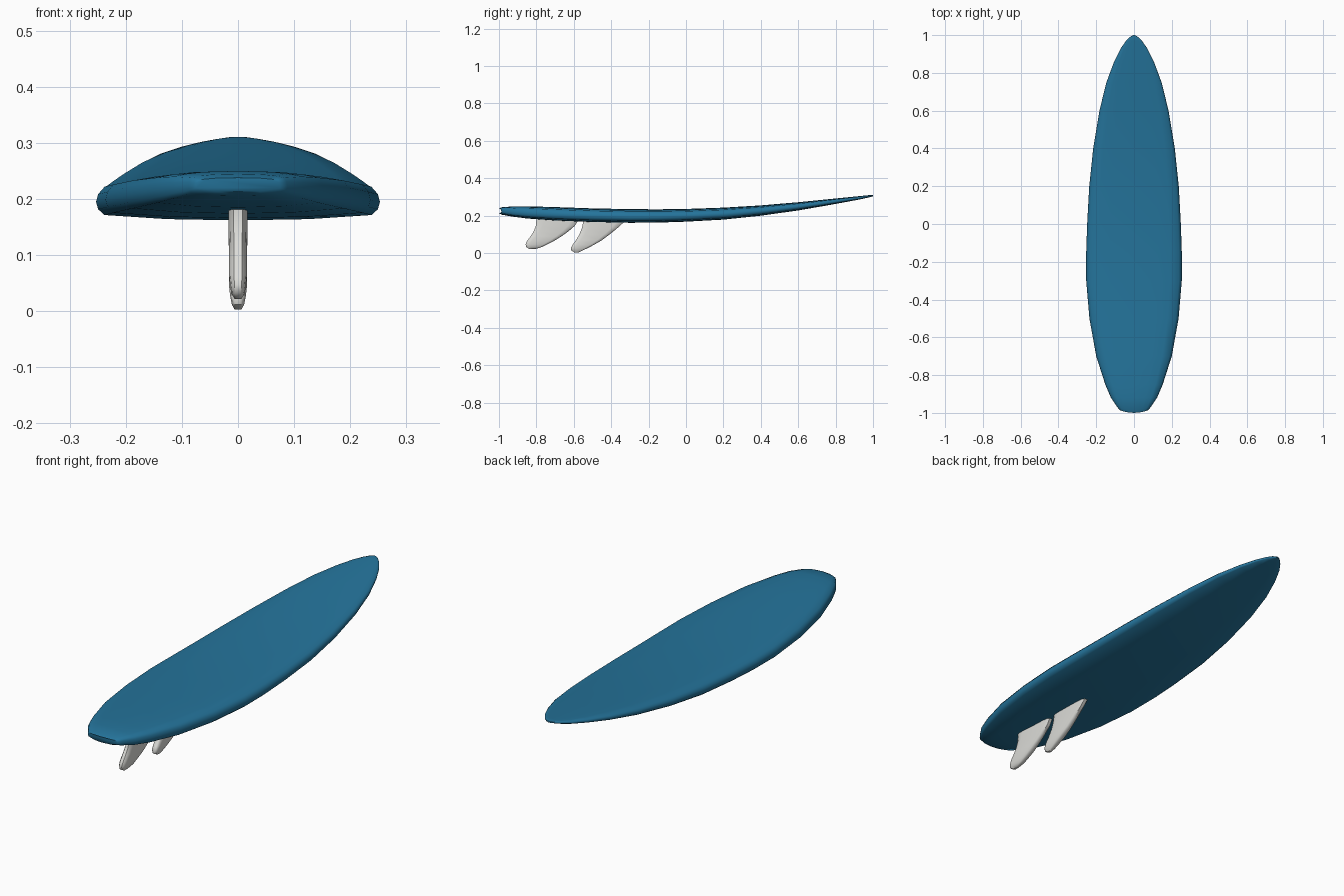
import bpy, bmesh, math

if "Cube" in bpy.data.objects:
    bpy.data.objects.remove(bpy.data.objects["Cube"])


def material(name, rgb):
    m = bpy.data.materials.new(name)
    m.diffuse_color = (*rgb, 1)
    m.use_nodes = True
    m.node_tree.nodes["Principled BSDF"].inputs["Base Color"].default_value = m.diffuse_color
    return m


def loft(name, rings, mat, angle):
    """Skin closed rings of equal length and cap both ends."""
    bm = bmesh.new()
    loops = [[bm.verts.new(p) for p in ring] for ring in rings]
    n = len(loops[0])
    for a, b in zip(loops, loops[1:]):
        for i in range(n):
            j = (i + 1) % n
            bm.faces.new((a[i], a[j], b[j], b[i]))
    bm.faces.new(loops[0])
    bm.faces.new(loops[-1][::-1])
    bmesh.ops.recalc_face_normals(bm, faces=bm.faces)
    mesh = bpy.data.meshes.new(name)
    bm.to_mesh(mesh)
    bm.free()
    mesh.materials.append(mat)
    ob = bpy.data.objects.new(name, mesh)
    bpy.context.collection.objects.link(ob)
    bpy.ops.object.select_all(action='DESELECT')
    ob.select_set(True)
    bpy.context.view_layer.objects.active = ob
    bpy.ops.object.shade_smooth_by_angle(angle=math.radians(angle))
    return ob


blue = material("ocean blue", (0.018, 0.175, 0.33))
pale = material("pale grey", (0.72, 0.72, 0.69))

# Board stations: y, half width, bottom z, deck z
stations = [
    (-1.00, .076, .213, .238), (-.985, .088, .205, .245), (-.92, .122, .194, .250),
    (-.85, .152, .185, .250), (-.70, .200, .174, .246), (-.50, .236, .166, .239),
    (-.30, .253, .162, .235), (-.15, .253, .163, .234), (0, .248, .168, .236),
    (.20, .237, .179, .243), (.40, .216, .200, .255), (.60, .183, .228, .272),
    (.75, .146, .254, .287), (.86, .105, .274, .298), (.93, .070, .287, .305),
    (.97, .042, .296, .309), (.99, .022, .301, .311), (1.0, .005, .304, .310),
]
# Half cross-section from bottom centre to deck centre: width share, height share
section = [(0, 0), (.5, .03), (.94, .13), (.985, .27), (1, .45), (.985, .64),
           (.94, .82), (.75, .91), (.5, .97), (0, 1)]
full = section + [(-x, h) for x, h in section[-2:0:-1]]

rings = []
for y, w, lo, hi in stations:
    bow = .015 if y < -.98 else 0          # tail edge curves slightly
    rings.append([(u * w, y + bow * u * u, lo + h * (hi - lo)) for u, h in full])
loft("board", rings, blue, 60)


# Fins: slices of z, trailing y, leading y, half thickness
def fin(name, slices):
    rings = []
    for z, back, front, t in slices:
        c = front - back
        half = [(t * .45, back), (t * .85, back + .06 * c), (t, back + .18 * c),
                (t, back + .82 * c), (t * .85, back + .94 * c), (t * .45, front)]
        rings.append([(x, y, z) for x, y in half]
                     + [(-x, y, z) for x, y in reversed(half)])
    loft(name, rings, pale, 45)


fin("front_fin", [
    (.185, -.550, -.315, .017), (.165, -.550, -.332, .017), (.135, -.556, -.365, .017),
    (.10, -.570, -.408, .016), (.07, -.588, -.448, .016), (.045, -.606, -.490, .016),
    (.027, -.616, -.525, .014), (.012, -.612, -.557, .011), (.003, -.595, -.575, .006)])
fin("rear_fin", [
    (.195, -.800, -.555, .017), (.175, -.800, -.575, .017), (.145, -.803, -.595, .017),
    (.115, -.815, -.630, .016), (.09, -.831, -.665, .016), (.065, -.850, -.705, .016),
    (.047, -.858, -.740, .014), (.032, -.854, -.772, .012), (.022, -.838, -.805, .006)])
